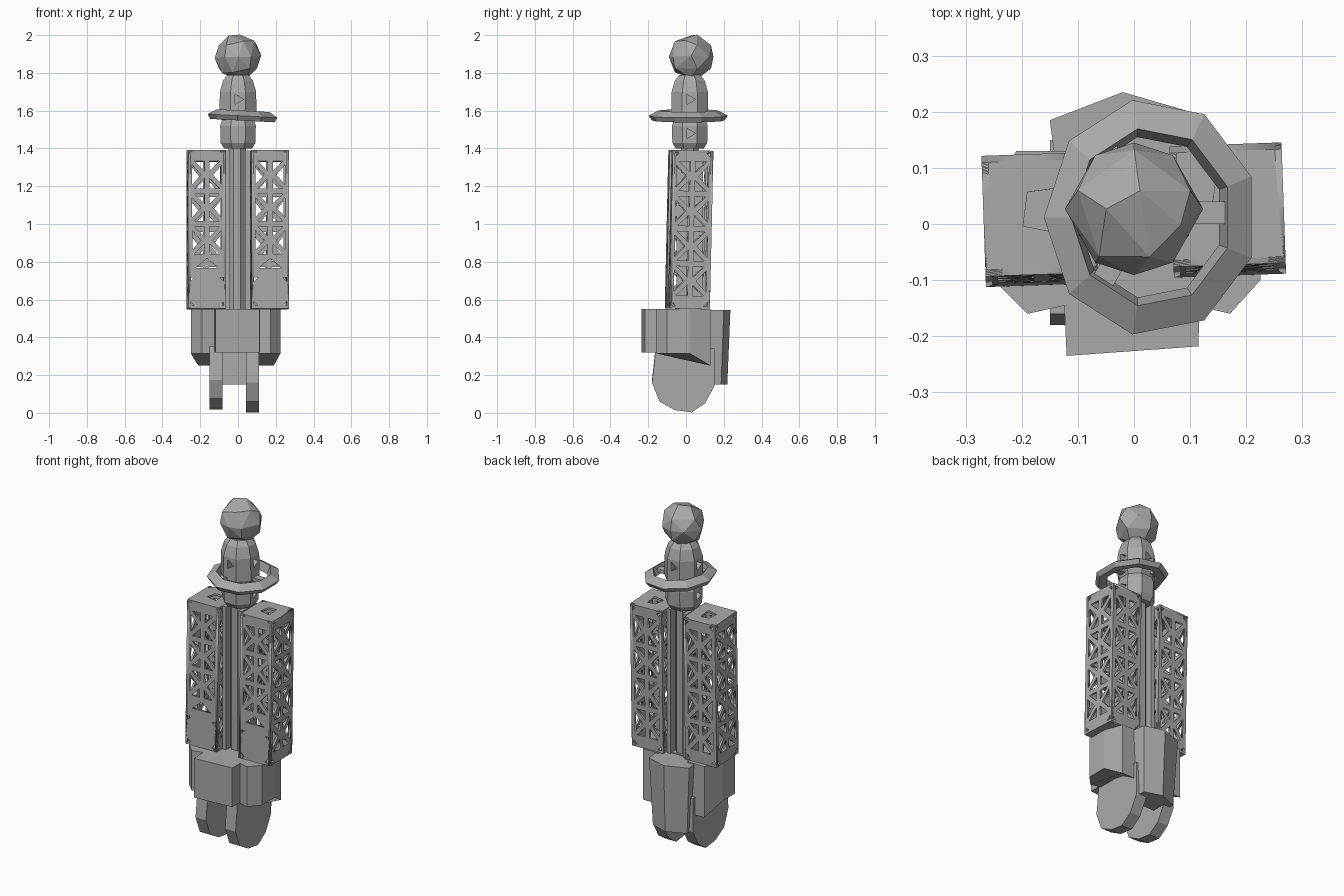
import bpy, bmesh, math
from mathutils import Matrix, Vector

old = bpy.data.objects.get("Cube")
if old:
    bpy.data.objects.remove(old, do_unlink=True)

GREY = (0.4, 0.4, 0.4, 1)
grey = bpy.data.materials.new("stone grey")
grey.use_nodes = True
grey.diffuse_color = GREY
grey.node_tree.nodes["Principled BSDF"].inputs["Base Color"].default_value = GREY


def add(name, bm):
    bmesh.ops.recalc_face_normals(bm, faces=bm.faces)
    mesh = bpy.data.meshes.new(name)
    bm.to_mesh(mesh)
    bm.free()
    mesh.materials.append(grey)
    obj = bpy.data.objects.new(name, mesh)
    bpy.context.collection.objects.link(obj)
    return obj


def bake(obj):
    """Replace the object's mesh by its modified result."""
    graph = bpy.context.evaluated_depsgraph_get()
    mesh = bpy.data.meshes.new_from_object(obj.evaluated_get(graph))
    obj.modifiers.clear()
    obj.data = mesh


def prism(name, bottom, top):
    """Loft between two matching outlines of 3D points."""
    bm = bmesh.new()
    lo = [bm.verts.new(p) for p in bottom]
    hi = [bm.verts.new(p) for p in top]
    bm.faces.new(lo)
    bm.faces.new(hi)
    n = len(lo)
    for i in range(n):
        j = (i + 1) % n
        bm.faces.new((lo[i], lo[j], hi[j], hi[i]))
    return add(name, bm)


def upright(name, outline, z0, z1):
    return prism(name, [(x, y, z0) for x, y in outline], [(x, y, z1) for x, y in outline])


def lathe(name, profile, sides, closed, centre):
    bm = bmesh.new()
    rings = []
    for r, z in profile:
        angles = [math.tau * (i + 0.5) / sides for i in range(sides)]
        rings.append([bm.verts.new((r * math.cos(a), r * math.sin(a), z)) for a in angles])
    pairs = list(zip(rings, rings[1:]))
    if closed:
        pairs.append((rings[-1], rings[0]))
    else:
        bm.faces.new(rings[0])
        bm.faces.new(rings[-1])
    for a, b in pairs:
        for i in range(sides):
            j = (i + 1) % sides
            bm.faces.new((a[i], a[j], b[j], b[i]))
    obj = add(name, bm)
    obj.location = centre
    return obj


# Ball on top
bm = bmesh.new()
bmesh.ops.create_icosphere(bm, subdivisions=2, radius=0.118)
ball = add("top_ball", bm)
ball.location = (0, 0.027, 1.885)
ball.modifiers.new("facets", 'DECIMATE').ratio = 0.55
bake(ball)

# Neck with small triangular windows
AXIS = Vector((0, 0.02, 0))
neck = lathe("neck", [(0.08, 1.4), (0.1, 1.43), (0.102, 1.52), (0.092, 1.55), (0.106, 1.57),
                      (0.104, 1.7), (0.085, 1.76), (0.06, 1.79)], 8, False, AXIS)
bm = bmesh.new()
for z, turns in ((1.66, range(4)), (1.48, (0, 2))):
    for k in turns:
        place = (Matrix.Translation(AXIS + Vector((0, 0, z))) @ Matrix.Rotation(k * math.pi / 2, 4, 'Z')
                 @ Matrix.Translation((0.1, 0, 0)) @ Matrix.Rotation(math.pi / 2, 4, 'Y'))
        bmesh.ops.create_cone(bm, cap_ends=True, segments=3, radius1=0.03, radius2=0.03,
                              depth=0.08, matrix=place)
cutter = add("window_cutter", bm)
cut = neck.modifiers.new("windows", 'BOOLEAN')
cut.operation = 'DIFFERENCE'
cut.object = cutter
bake(neck)
bpy.data.objects.remove(cutter, do_unlink=True)

# Tilted ring and its spokes
ring = lathe("ring", [(0.145, -0.02), (0.195, -0.025), (0.212, 0), (0.16, 0.028)], 9, True, (0.03, 0.012, 1.572))
ring.scale.x = 0.9
ring.rotation_euler = (0, math.radians(3), 0)
bm = bmesh.new()
for k in range(3):
    place = (Matrix.Translation((0.015, 0.02, 1.57)) @ Matrix.Rotation(k * math.tau / 3, 4, 'Z')
             @ Matrix.Translation((0.12, 0, 0)) @ Matrix.Diagonal((0.08, 0.04, 0.02, 1)))
    bmesh.ops.create_cube(bm, size=1, matrix=place)
add("ring_spokes", bm)

# Lattice towers: flat panels with cut holes, folded into a box
W, D, H, T = 0.2, 0.215, 0.84, 0.006


def panel(w, h, holes):
    curve = bpy.data.curves.new("panel", 'CURVE')
    curve.dimensions = '2D'
    curve.fill_mode = 'BOTH'
    curve.extrude = T
    outer = [(-w / 2, -h / 2), (w / 2, -h / 2), (w / 2, h / 2), (-w / 2, h / 2)]
    for loop in [outer] + holes:
        spline = curve.splines.new('POLY')
        spline.points.add(len(loop) - 1)
        for point, (u, v) in zip(spline.points, loop):
            point.co = (u, v, 0, 1)
        spline.use_cyclic_u = True
    temp = bpy.data.objects.new("panel", curve)
    bpy.context.collection.objects.link(temp)
    bpy.context.view_layer.update()
    graph = bpy.context.evaluated_depsgraph_get()
    mesh = bpy.data.meshes.new_from_object(temp.evaluated_get(graph))
    bpy.data.objects.remove(temp, do_unlink=True)
    return mesh


def both(holes):
    return holes + [[(-u, v) for u, v in loop] for loop in holes]


def truss(w, v0, v1, bays):
    """Crossed bays on either side of a central strip."""
    e, c, step = w / 2 - 0.022, 0.014, (v1 - v0) / bays
    half = []
    for i in range(bays):
        a, b = v0 + i * step, v0 + (i + 1) * step
        m = (a + b) / 2
        half.append([(e, a + 0.035), (e, b - 0.035), (c + 0.018, m)])
        half.append([(c, a + 0.015), (e - 0.012, a + 0.015), (c, m - 0.02)])
        half.append([(c, b - 0.015), (e - 0.012, b - 0.015), (c, m + 0.02)])
    return both(half)


def corners(w, lo, hi):
    e, s = w / 2 - 0.012, 0.022
    return both([[(e, v), (e - s, v), (e, v + d * s)] for v, d in ((lo, 1), (hi, -1))])


top, low = H / 2 - 0.015, -H / 2 + 0.015
vent = [[(-0.06, low + 0.2), (0.06, low + 0.2), (0, low + 0.25)]]
front = panel(W, H, truss(W, low + 0.26, top - 0.03, 3) + corners(W, low, low + 0.15) + vent)
back = panel(W, H, truss(W, low + 0.04, top - 0.03, 4) + corners(W, low, top))
side = panel(D, H, truss(D, low + 0.04, top - 0.03, 4) + corners(D, low, top))
cap = panel(W, D, [[(-0.03, -0.02), (0.035, -0.035), (0.03, 0.045), (-0.02, 0.04)]])
floor = panel(W, D, [])


def tower(name, centre):
    bm = bmesh.new()
    stand = Matrix.Rotation(math.pi / 2, 4, 'X')
    for k, (mesh, out) in enumerate(((front, D / 2), (side, W / 2), (back, D / 2), (side, W / 2))):
        part = mesh.copy()
        part.transform(Matrix.Rotation(k * math.pi / 2, 4, 'Z')
                       @ Matrix.Translation((0, T - out, 0)) @ stand)
        bm.from_mesh(part)
    for mesh, z in ((cap, H / 2 - T), (floor, T - H / 2)):
        part = mesh.copy()
        part.transform(Matrix.Translation((0, 0, z)))
        bm.from_mesh(part)
    bmesh.ops.remove_doubles(bm, verts=bm.verts, dist=0.0001)
    obj = add(name, bm)
    obj.location = centre
    obj.rotation_euler = (math.radians(-1.3), 0, math.radians(2))


tower("right_lattice_tower", (-0.168, 0.008, 0.97))
tower("left_lattice_tower", (0.167, 0.025, 0.97))

# Central column with two flanking ribs
lathe("column", [(0.05, 0.54), (0.05, 1.41)], 8, False, (-0.005, 0.02, 0))
for label, x in (("right", -0.055), ("left", 0.05)):
    upright(label + "_column_rib", [(x - 0.012, -0.05), (x + 0.012, -0.05),
                                    (x + 0.012, 0.09), (x - 0.012, 0.09)], 0.54, 1.39)

# Base blocks
upright("front_block", [(-0.12, -0.235), (0.115, -0.218), (0.12, 0.08), (-0.135, 0.08)], 0.32, 0.55)
rear = [(-0.135, 0.07), (0.12, 0.07), (0.1, 0.2), (-0.02, 0.235), (-0.15, 0.185)]
prism("rear_block", [(x * 0.85, y * 0.93, 0.15) for x, y in rear], [(x, y, 0.545) for x, y in rear])

# Side pods, sloping down toward the rear
pod = [(0.25, -0.1), (0.19, -0.16), (0.1, -0.14), (0.1, 0.02), (0.1, 0.13), (0.21, 0.13), (0.25, 0.02)]
for label, s in (("right", -1), ("left", 0.9)):
    prism(label + "_side_pod", [(x * s, y, 0.25 if y > 0.1 else 0.315) for x, y in pod],
          [(x * s, y, 0.55) for x, y in pod])

# Feet: rounded plates under the base
foot = [(-0.16, 0.34), (-0.18, 0.16), (-0.14, 0.06), (-0.06, 0.015), (0.03, 0.003),
        (0.1, 0.05), (0.15, 0.14), (0.15, 0.34)]
for label, x0, x1, lift in (("right", -0.15, -0.082, 0.015), ("left", 0.042, 0.11, 0)):
    prism(label + "_foot", [(x0, y, z + lift) for y, z in foot], [(x1, y, z + lift) for y, z in foot])
